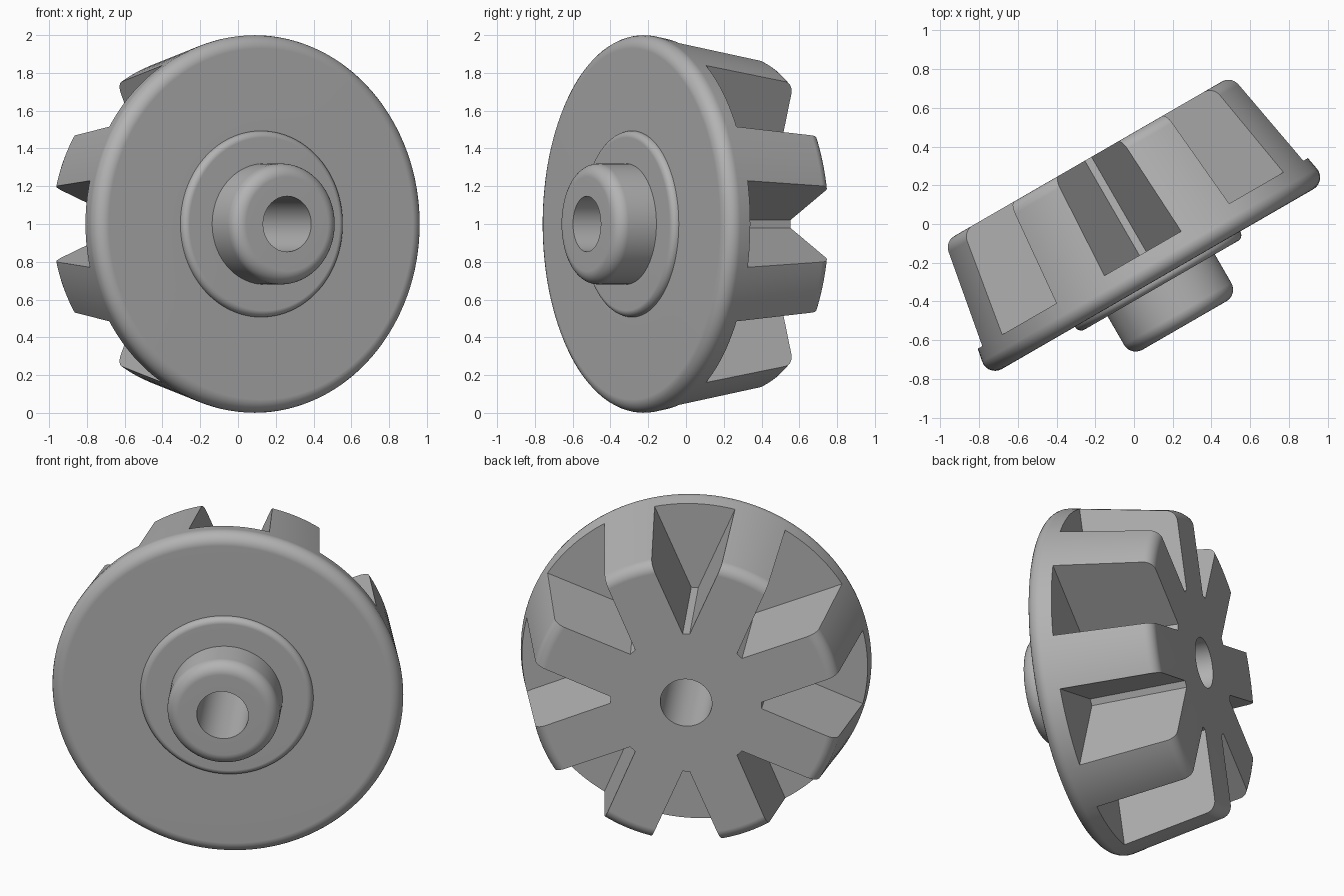
import bpy, bmesh
from math import radians, cos, sin, tan
from mathutils import Vector, Matrix

cube = bpy.data.objects.get("Cube")
if cube:
    bpy.data.objects.remove(cube)

grey = bpy.data.materials.new("plain_grey")
grey.use_nodes = True
colour = (0.45, 0.45, 0.45, 1)
grey.diffuse_color = colour
grey.node_tree.nodes["Principled BSDF"].inputs["Base Color"].default_value = colour

BACK, FLOOR, FRONT = 0.41, -0.155, -0.308
TEETH = 8
PLACE = Matrix.Translation((-0.032, -0.018, 1)) @ Matrix.Rotation(radians(30), 4, "Z")


def new_object(name, bm):
    bmesh.ops.recalc_face_normals(bm, faces=bm.faces)
    mesh = bpy.data.meshes.new(name)
    bm.to_mesh(mesh)
    bm.free()
    mesh.materials.append(grey)
    ob = bpy.data.objects.new(name, mesh)
    bpy.context.collection.objects.link(ob)
    ob.matrix_world = PLACE
    return ob


def rounded(corners, steps=7):
    """Turn (radius, depth, fillet) corners into profile points."""
    points = []
    for i, (r, a, fillet) in enumerate(corners):
        p = Vector((r, a))
        if not fillet:
            points.append(p)
            continue
        d1 = (Vector(corners[i - 1][:2]) - p).normalized()
        d2 = (Vector(corners[(i + 1) % len(corners)][:2]) - p).normalized()
        half = d1.angle(d2) / 2
        centre = p + (d1 + d2).normalized() * fillet / sin(half)
        start = p + d1 * fillet / tan(half) - centre
        end = p + d2 * fillet / tan(half) - centre
        sweep = start.angle(end)
        for k in range(steps + 1):
            t = k / steps
            points.append(centre + (start * sin((1 - t) * sweep) + end * sin(t * sweep)) / sin(sweep))
    return points


def cone(depth):
    return 0.985 - 0.19 * (depth - FLOOR)


# Wheel body, collar and hub turned around one axis, with the bore left open
profile = rounded([
    (0.147, BACK, 0), (cone(BACK), BACK, 0.07), (cone(FRONT), FRONT, 0.07),
    (0.493, FRONT, 0), (0.493, -0.345, 0.035), (0.32, -0.345, 0),
    (0.32, -0.585, 0.07), (0.147, -0.585, 0),
])
bm = bmesh.new()
verts = [bm.verts.new((p.x, 0, p.y)) for p in profile]
for v in verts:
    v.co = (v.co.x, v.co.z, 0)
edges = [bm.edges.new((verts[i - 1], verts[i])) for i in range(len(verts))]
bmesh.ops.spin(bm, geom=verts + edges, cent=(0, 0, 0), axis=(0, 1, 0),
               angle=radians(360), steps=128, use_merge=True)
bmesh.ops.remove_doubles(bm, verts=bm.verts, dist=0.0005)
wheel = new_object("toothed_wheel", bm)

# Tapered wedges that cut the gaps between the teeth
bm = bmesh.new()
for n in range(TEETH):
    turn = Matrix.Rotation(radians(360 / TEETH * n), 4, "Y")
    rings = []
    for depth, inner in ((FLOOR, 0.46), (0.6, 0.42)):
        outer = 1.3
        wide = 0.02 + 0.42 * (outer - inner)
        section = ((inner, -0.02), (outer, -wide), (outer, wide), (inner, 0.02))
        rings.append([bm.verts.new(turn @ Vector((x, depth, z))) for x, z in section])
    low, high = rings
    bm.faces.new(low)
    bm.faces.new(high[::-1])
    for i in range(4):
        bm.faces.new((low[i - 1], low[i], high[i], high[i - 1]))
cutter = new_object("gap_cutter", bm)
cutter.hide_render = True

cut = wheel.modifiers.new("gaps", "BOOLEAN")
cut.operation = "DIFFERENCE"
cut.solver = "EXACT"
cut.use_self = True   # wedges overlap outside the wheel
cut.object = cutter
bpy.context.view_layer.objects.active = wheel
bpy.ops.object.select_all(action="DESELECT")
wheel.select_set(True)
bpy.ops.object.modifier_apply(modifier=cut.name)
bpy.data.objects.remove(cutter)

# Smooth turned surfaces with crisp tooth edges
bpy.ops.object.shade_smooth_by_angle(angle=radians(30))
flat = wheel.modifiers.new("even_shading", "WEIGHTED_NORMAL")
flat.keep_sharp = True
